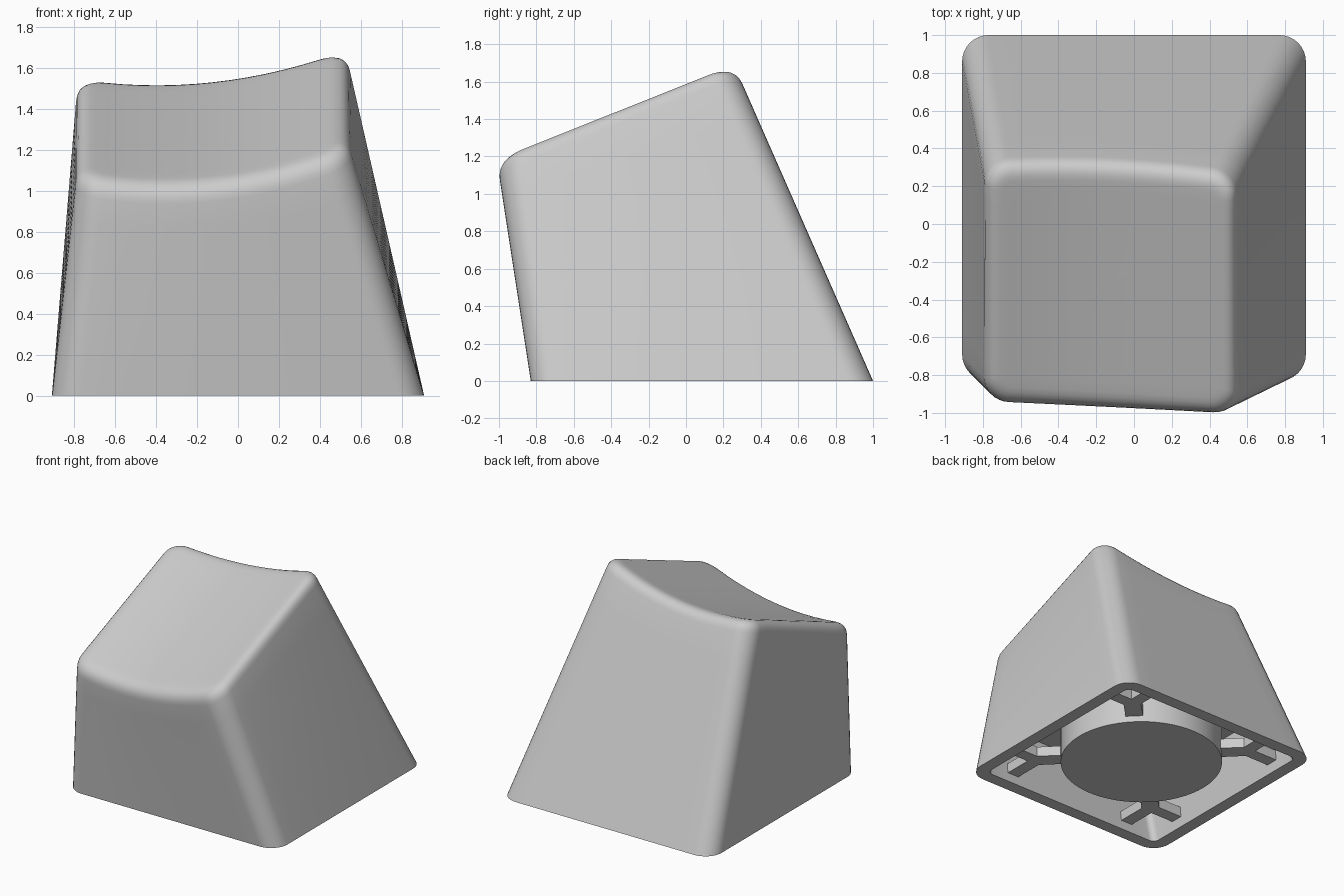
import bpy, bmesh, math
from mathutils import Vector

cube = bpy.data.objects.get("Cube")
if cube:
    bpy.data.objects.remove(cube, do_unlink=True)

grey = bpy.data.materials.new("plain_grey")
grey.use_nodes = True
grey.diffuse_color = (0.6, 0.6, 0.6, 1)
grey.node_tree.nodes["Principled BSDF"].inputs["Base Color"].default_value = (0.6, 0.6, 0.6, 1)


def finish(bm, name):
    bmesh.ops.recalc_face_normals(bm, faces=bm.faces)
    mesh = bpy.data.meshes.new(name)
    bm.to_mesh(mesh)
    bm.free()
    obj = bpy.data.objects.new(name, mesh)
    bpy.context.collection.objects.link(obj)
    mesh.materials.append(grey)
    bpy.ops.object.select_all(action='DESELECT')
    obj.select_set(True)
    bpy.context.view_layer.objects.active = obj
    bpy.ops.object.shade_smooth_by_angle(angle=math.radians(32))
    return obj


def rounded_rect(x0, x1, y0, y1, r, arc=8, side=12):
    """Outline with a fixed point count, so that outlines can be lofted."""
    centres = [(x1 - r, y1 - r), (x0 + r, y1 - r), (x0 + r, y0 + r), (x1 - r, y0 + r)]
    corners = []
    for i, (cx, cy) in enumerate(centres):
        angles = [math.pi / 2 * (i + k / arc) for k in range(arc + 1)]
        corners.append([Vector((cx + r * math.cos(a), cy + r * math.sin(a), 0)) for a in angles])
    pts = []
    for i, corner in enumerate(corners):
        pts += corner
        nxt = corners[(i + 1) % 4][0]
        pts += [corner[-1].lerp(nxt, k / side) for k in range(1, side)]
    return pts


def dish_z(x, y):
    return 1.413 + 0.4 * y + (x + 0.4) ** 2 / 4.3


def on_dish(p):
    return Vector((p.x, p.y, dish_z(p.x, p.y)))


def top_outline(inset, r):
    """Top edge: slanted at the front, bowed at the back by the dish."""
    pts = []
    for p in rounded_rect(-0.785 + inset, 0.53 - inset, inset, 1.3 - inset, r):
        front = -0.95 - 0.053 * (p.x + 0.7)
        back = 0.322 - 0.374 * (p.x + 0.4) ** 2 / 4.3
        pts.append(on_dish(Vector((p.x, front + (back - front) * p.y / 1.3, 0))))
    return pts


# Shell: cavity, rim, walls, rounded edge and dished top as one loft
FILLET = 0.09
base = rounded_rect(-0.91, 0.91, -0.83, 1.0, 0.14)
edge = top_outline(0, 0.13)
inset = top_outline(FILLET, 0.06)
start = [e + (b - e).normalized() * FILLET for e, b in zip(edge, base)]

roof = [p + Vector((0, 0, 0.5)) for p in rounded_rect(-0.77, 0.70, -0.80, 0.68, 0.05)]
rings = [roof, rounded_rect(-0.81, 0.81, -0.73, 0.90, 0.05)]
rings += [[b.lerp(s, k / 8) for b, s in zip(base, start)] for k in range(9)]
for k in range(1, 7):
    t = k / 6
    rings.append([s * (1 - t) ** 2 + e * 2 * t * (1 - t) + i * t * t
                  for s, e, i in zip(start, edge, inset)])
middle = Vector((-0.13, -0.33, 0))
for k in range(1, 10):
    rings.append([on_dish(p.lerp(middle, k / 10)) for p in inset])

bm = bmesh.new()
loops = [[bm.verts.new(p) for p in ring] for ring in rings]
n = len(base)
for a, b in zip(loops, loops[1:]):
    for i in range(n):
        j = (i + 1) % n
        bm.faces.new((a[i], a[j], b[j], b[i]))
peak = bm.verts.new(on_dish(middle))
for i in range(n):
    bm.faces.new((loops[-1][i], loops[-1][(i + 1) % n], peak))
bm.faces.new(loops[0])
finish(bm, "cap_shell")

# Round core under the cap
CENTRE_Y = 0.085
bm = bmesh.new()
bmesh.ops.create_cone(bm, cap_ends=True, segments=64, radius1=0.6, radius2=0.6, depth=0.48)
bmesh.ops.translate(bm, verts=bm.verts, vec=(0, CENTRE_Y, 0.27))
finish(bm, "round_core")

# Forked braces from the core to each corner of the rim
fork = [(0.454, 0.362), (0.592, 0.5), (0.835, 0.5), (0.835, 0.6), (0.6, 0.6),
        (0.6, 0.835), (0.5, 0.835), (0.5, 0.592), (0.362, 0.454)]
for side, sx in (("left", 1), ("right", -1)):
    for end, sy in (("back", 1), ("front", -1)):
        bm = bmesh.new()
        face = bm.faces.new([bm.verts.new((sx * x, CENTRE_Y + sy * y, 0.08)) for x, y in fork])
        new = bmesh.ops.extrude_face_region(bm, geom=[face])["geom"]
        verts = [g for g in new if isinstance(g, bmesh.types.BMVert)]
        bmesh.ops.translate(bm, verts=verts, vec=(0, 0, 0.08))
        finish(bm, f"brace_{end}_{side}")
